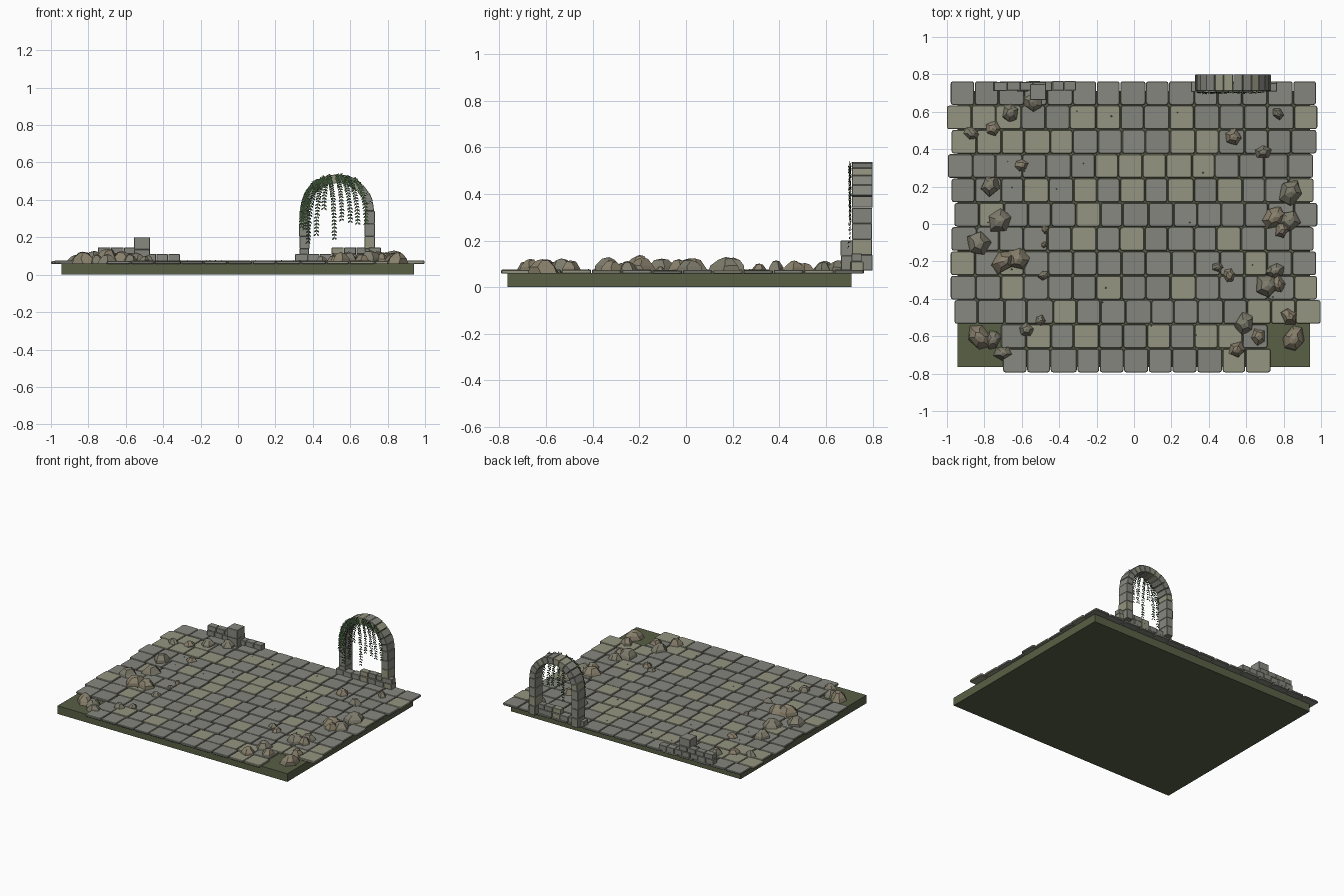
import bpy, bmesh, random
from math import sin, cos, pi, radians, hypot
from mathutils import Matrix, Vector

random.seed(7)
cube = bpy.data.objects.get("Cube")
if cube:
    bpy.data.objects.remove(cube, do_unlink=True)


def material(name, r, g, b):
    mat = bpy.data.materials.new(name)
    mat.use_nodes = True
    mat.diffuse_color = (r, g, b, 1)
    mat.node_tree.nodes["Principled BSDF"].inputs["Base Color"].default_value = (r, g, b, 1)
    return mat


STONES = [material("stone_grey", .25, .25, .22),
          material("stone_moss", .30, .30, .22),
          material("stone_dark", .23, .235, .20)]
ROCKS = [material("rock_tan", .25, .215, .15), material("rock_grey", .21, .20, .15)]
EARTH = [material("earth_green", .10, .115, .06)]
LEAF = [material("leaf_green", .035, .075, .028)]


def finish(name, bm, mats, bevel=0):
    bmesh.ops.recalc_face_normals(bm, faces=bm.faces)
    mesh = bpy.data.meshes.new(name)
    bm.to_mesh(mesh)
    bm.free()
    for mat in mats:
        mesh.materials.append(mat)
    obj = bpy.data.objects.new(name, mesh)
    bpy.context.collection.objects.link(obj)
    if bevel:
        mod = obj.modifiers.new("worn_edges", 'BEVEL')
        mod.width = bevel
        mod.segments = 1
        mod.limit_method = 'ANGLE'
        mod.angle_limit = radians(50)
    return obj


def box(bm, x0, x1, y0, y1, z0, z1, mat=0, corner=0):
    """Box between limits, optionally with rounded upright corners."""
    size = Vector((x1 - x0, y1 - y0, z1 - z0))
    centre = Vector((x0 + x1, y0 + y1, z0 + z1)) / 2
    verts = bmesh.ops.create_cube(
        bm, size=1, matrix=Matrix.Translation(centre) @ Matrix.Diagonal((*size, 1)))["verts"]
    for face in {f for v in verts for f in v.link_faces}:
        face.material_index = mat
    if corner:
        upright = [e for e in {e for v in verts for e in v.link_edges}
                   if abs(e.verts[0].co.z - e.verts[1].co.z) > size.z / 2]
        bmesh.ops.bevel(bm, geom=upright, offset=corner, segments=2,
                        profile=.5, affect='EDGES', material=mat)


def any_stone():
    return random.randrange(len(STONES))


# Earth slab
bm = bmesh.new()
box(bm, -.945, .94, -.765, .71, 0, .06)
finish("ground_slab", bm, EARTH)

# Paving rows, from back to front: left and right ends of each row
ROWS = [(-.98, .975), (-1, .98), (-.975, .975), (-.995, .96), (-.975, .96), (-.96, .98),
        (-.975, .96), (-.98, .975), (-.98, .98), (-.96, 1), (-.71, .715), (-.70, .73)]
PITCH = .13
for i, (left, right) in enumerate(ROWS):
    bm = bmesh.new()
    back = .765 - i * PITCH
    count = round((right - left) / PITCH)
    step = (right - left) / count
    joints = [left + k * step + (random.uniform(-.008, .008) if 0 < k < count else 0)
              for k in range(count + 1)]
    for a, b in zip(joints, joints[1:]):
        gap = .002
        box(bm, a + gap * (a > left), b - gap * (b < right), back - PITCH + gap, back - gap,
            .058, random.uniform(.071, .075), any_stone(), .012)
    finish(f"paving_row_{i + 1}", bm, STONES, .003)


# Low ruined walls
def course(bm, x0, x1, y0, y1, z0, z1, count):
    step = (x1 - x0) / count
    for k in range(count):
        nudge = random.uniform(-.003, .003)
        box(bm, x0 + k * step + .001, x0 + (k + 1) * step - .001,
            y0 + nudge, y1 + nudge, z0, z1, any_stone())


FLOOR = .071
bm = bmesh.new()
course(bm, -.755, -.31, .712, .762, FLOOR, .11, 7)
course(bm, -.75, -.47, .712, .758, .11, .145, 4)
finish("left_ruined_wall", bm, STONES, .002)

bm = bmesh.new()
box(bm, -.555, -.472, .665, .748, FLOOR, .135, 2)
box(bm, -.555, -.47, .663, .748, .135, .2, 0)
finish("left_wall_pier", bm, STONES, .002)

bm = bmesh.new()
course(bm, .305, .765, .706, .76, FLOOR, .11, 7)
course(bm, .5, .765, .712, .756, .11, .145, 4)
finish("arch_low_wall", bm, STONES, .002)

# Arch: pillars of blocks, then wedge stones
CX, SPRING, OUTER, INNER, FRONT, BACK = .53, .34, .2, .15, .712, .8
bm = bmesh.new()
for side in (-1, 1):
    x0, x1 = sorted((CX + side * INNER, CX + side * OUTER))
    for k in range(4):
        h = (SPRING - FLOOR) / 4
        n = random.uniform(0, .003)
        box(bm, x0 - n, x1 + n, FRONT, BACK - n, FLOOR + k * h, FLOOR + (k + 1) * h, any_stone())
finish("arch_pillars", bm, STONES, .002)

bm = bmesh.new()
WEDGES = 12
for k in range(WEDGES):
    outer = OUTER + random.uniform(-.004, .001)
    a, b = pi * k / WEDGES + .006, pi * (k + 1) / WEDGES - .006
    ring = [(INNER, a), (outer, a), (outer, b), (INNER, b)]
    face = bm.faces.new([bm.verts.new((CX + r * cos(t), FRONT, SPRING + r * sin(t)))
                         for r, t in ring])
    mat = any_stone()
    solid = bmesh.ops.extrude_face_region(bm, geom=[face])["geom"]
    verts = [g for g in solid if isinstance(g, bmesh.types.BMVert)]
    bmesh.ops.translate(bm, verts=verts, vec=(0, BACK - FRONT, 0))
    for f in {f for v in list(face.verts) + verts for f in v.link_faces}:
        f.material_index = mat
finish("arch_wedge_stones", bm, STONES, .002)


# Faceted rocks: x, y, radius
def rock(bm, x, y, radius, base=.06):
    sides = random.choice((5, 6))
    turn, squash, lean = random.uniform(0, pi), random.uniform(.7, 1), random.uniform(0, pi)
    height = .012 + radius * random.uniform(.6, .78)
    spin = Matrix.Rotation(lean, 3, 'Z')
    rings = []
    for scale, level in ((1, 0), (.8, .5), (.42, .95)):
        verts = []
        for k in range(sides):
            t = turn + 2 * pi * k / sides + random.uniform(-.18, .18)
            r = radius * scale * random.uniform(.88, 1.08)
            p = spin @ Vector((r * cos(t), r * sin(t) * squash, 0))
            verts.append(bm.verts.new((x + p.x, y + p.y,
                                       base + height * level * random.uniform(.9, 1.05))))
        rings.append(verts)
    mat = random.randrange(len(ROCKS))
    top = bm.verts.new((x, y, base + height * 1.05))
    faces = [bm.faces.new(rings[0][::-1])]
    for k in range(sides):
        n = (k + 1) % sides
        for low, high in zip(rings, rings[1:]):
            faces.append(bm.faces.new((low[k], low[n], high[n], high[k])))
        faces.append(bm.faces.new((rings[-1][k], rings[-1][n], top)))
    for f in faces:
        f.material_index = mat


LEFT_ROCKS = [(-.87, .485, .05), (-.755, .51, .05), (-.66, .595, .055), (-.54, .65, .06),
              (-.6, .315, .045), (-.77, .205, .07), (-.72, .015, .075), (-.83, -.105, .075),
              (-.7, -.2, .085), (-.62, -.19, .07), (-.475, -.03, .03), (-.48, -.11, .025),
              (-.48, -.275, .04), (-.5, -.515, .035), (-.575, -.565, .048),
              (-.825, -.605, .075), (-.755, -.62, .055), (-.7, -.69, .055)]
RIGHT_ROCKS = [(.77, .59, .045), (.53, .465, .055), (.69, .385, .055), (.835, .17, .08),
               (.75, .035, .08), (.83, .02, .07), (.79, -.03, .06), (.445, -.23, .04),
               (.51, -.275, .048), (.755, -.25, .06), (.71, -.33, .08), (.77, -.32, .055),
               (.59, -.535, .068), (.665, -.6, .058), (.55, -.67, .06), (.83, -.495, .06),
               (.855, -.615, .075)]
for name, spots in (("left_rocks", LEFT_ROCKS), ("right_rocks", RIGHT_ROCKS)):
    bm = bmesh.new()
    for spot in spots:
        rock(bm, *spot)
    finish(name, bm, ROCKS)

# Scattered pebbles
bm = bmesh.new()
for _ in range(24):
    spot = (random.uniform(-.8, .8), random.uniform(-.6, .65), .074)
    bmesh.ops.create_icosphere(bm, subdivisions=1, radius=random.uniform(.003, .006),
                               matrix=Matrix.Translation(spot))
finish("pebbles", bm, ROCKS[1:])

# Hanging vines: start x, z and end x, z
VINES = [(.44, .50, .34, .26), (.46, .51, .375, .18), (.40, .46, .345, .30),
         (.47, .52, .42, .22), (.50, .53, .46, .36), (.48, .52, .515, .20),
         (.52, .53, .555, .30), (.54, .53, .60, .29), (.57, .52, .64, .28),
         (.61, .51, .685, .28), (.39, .40, .36, .25)]
VINE_Y = .702


def strip(bm, points):
    bm.faces.new([bm.verts.new(p) for p in points])


bm = bmesh.new()
for x0, z0, x1, z1 in VINES:
    count = int((hypot(x1 - x0, z1 - z0) + .04) / .0135)
    depth = VINE_Y + random.uniform(-.004, .004)
    path = []
    for k in range(count + 1):
        t = k / count * pi / 2
        path.append(Vector((x0 + (x1 - x0) * sin(t), depth, z0 + (z1 - z0) * (1 - cos(t)))))
    for p, q in zip(path, path[1:]):
        along = (q - p).normalized()
        across = Vector((along.z, 0, -along.x))
        strip(bm, (p - across * .0012, q - across * .0012, q + across * .0012, p + across * .0012))
        # Leaf pair on each stem joint
        for side in (-1, 1):
            tilt = Vector((0, random.uniform(-.4, .4), 0))
            out = (along * .8 + across * side * random.uniform(.7, 1) + tilt).normalized()
            wide = out.cross(Vector((0, 1, 0))) * .005
            size = random.uniform(.017, .023)
            mid = q + out * size * .5
            strip(bm, (q, mid + wide, q + out * size, mid - wide))
finish("hanging_vines", bm, LEAF)
